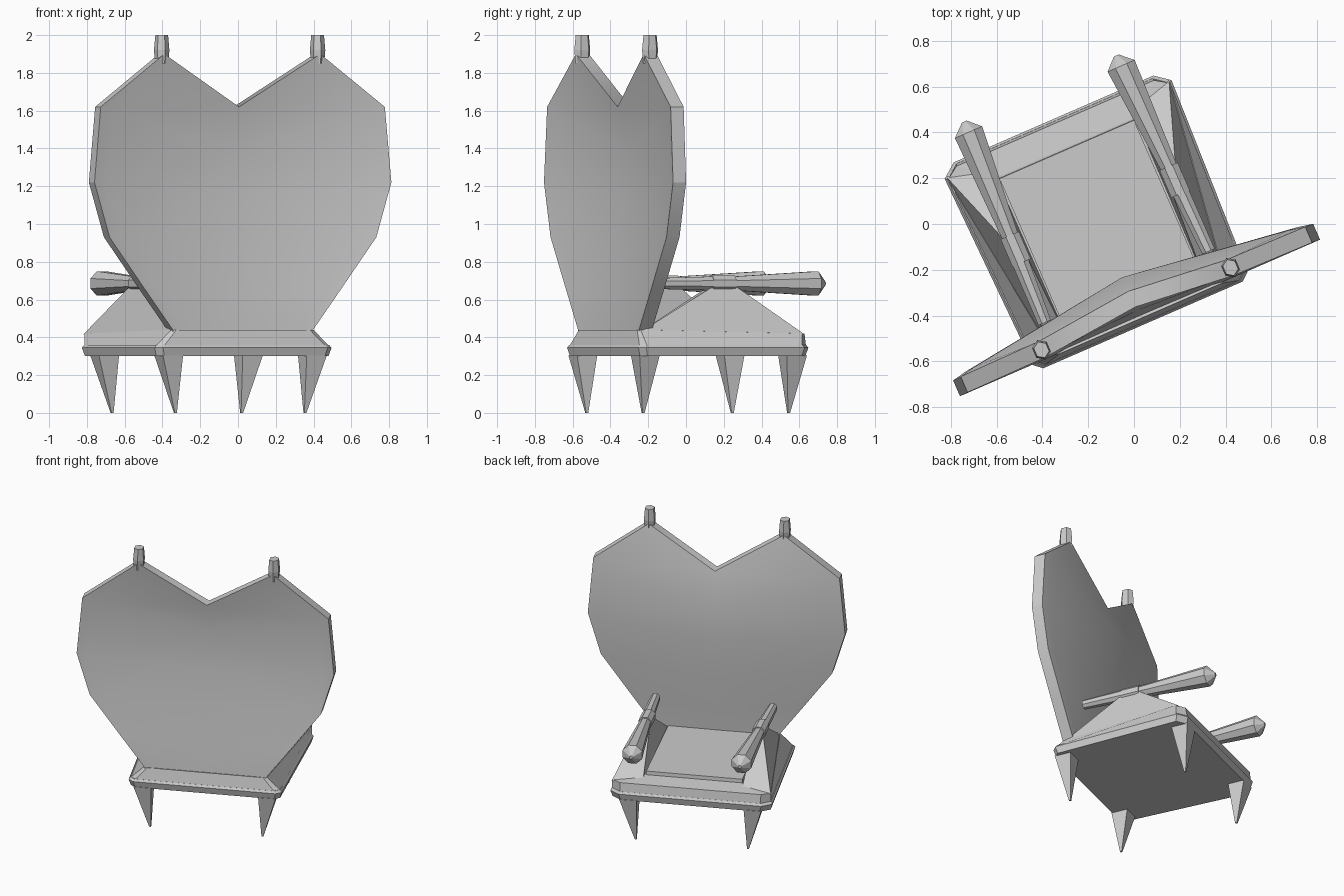
import bpy, bmesh, math
from mathutils import Matrix, Vector

if "Cube" in bpy.data.objects:
    bpy.data.objects.remove(bpy.data.objects["Cube"])

# The whole chair is modelled square-on, then turned about z
PLACE = Matrix.Translation((-0.156, 0.009, 0)) @ Matrix.Rotation(math.radians(23.5), 4, 'Z')


def finish(name, bm, mirror=(False, False), smooth=None):
    bmesh.ops.recalc_face_normals(bm, faces=bm.faces[:])
    me = bpy.data.meshes.new(name)
    bm.to_mesh(me)
    bm.free()
    ob = bpy.data.objects.new(name, me)
    bpy.context.collection.objects.link(ob)
    ob.matrix_world = PLACE
    if any(mirror):
        mod = ob.modifiers.new("mirror", 'MIRROR')
        mod.use_axis = (mirror[0], mirror[1], False)
        mod.merge_threshold = 0.0005
    if smooth:
        bpy.ops.object.select_all(action='DESELECT')
        ob.select_set(True)
        bpy.context.view_layer.objects.active = ob
        bpy.ops.object.shade_smooth_by_angle(angle=math.radians(smooth))
    return ob


def loft(name, loops, **kw):
    """Skin a stack of equal-length loops and cap both ends."""
    bm = bmesh.new()
    rings = [[bm.verts.new(p) for p in lp] for lp in loops]
    n = len(rings[0])
    for a, b in zip(rings, rings[1:]):
        for i in range(n):
            j = (i + 1) % n
            bm.faces.new((a[i], a[j], b[j], b[i]))
    bm.faces.new(rings[0])
    bm.faces.new(rings[-1])
    return finish(name, bm, **kw)


def rect(x0, x1, y0, y1, z):
    return [(x0, y0, z), (x1, y0, z), (x1, y1, z), (x0, y1, z)]


def base_loop(z, grow):
    """Seat outline with clipped corners."""
    half = [(0.475, -0.49), (0.51, -0.46), (0.54, 0.44), (0.475, 0.49)]
    pts = half + [(-x, y) for x, y in reversed(half)]
    return [(x * grow, y * grow, z) for x, y in pts]


# Seat slab with a small trim step
loft("seat_base", [base_loop(0.30, 0.975), base_loop(0.345, 1.0), base_loop(0.36, 0.98)])

# Sloped seat body: narrow at the back, wide at the front
body_top = [(0.385, -0.46, 0.44), (0.41, -0.45, 0.44), (0.53, 0.43, 0.42), (0.47, 0.47, 0.42)]
crown = [(0.33, -0.42, 0.43), (0.33, -0.40, 0.43), (0.33, 0.34, 0.435), (0.32, 0.355, 0.435)]
mir = lambda half: half + [(-x, y, z) for x, y, z in reversed(half)]
loft("seat_body", [base_loop(0.355, 0.98), mir(body_top), mir(crown)])

# Flat cushion
loft("cushion", [rect(-0.32, 0.32, -0.43, 0.35, 0.40), rect(-0.32, 0.32, -0.43, 0.345, 0.46)])

# Pointed legs
loft("leg", [rect(0.368, 0.38, 0.414, 0.426, 0.0), rect(0.357, 0.473, 0.367, 0.483, 0.305)],
     mirror=(True, True))

# Arm supports: pyramids rising from the seat sides
loft("arm_support", [[(0.325, -0.43, 0.42), (0.41, -0.45, 0.43), (0.53, 0.445, 0.415), (0.33, 0.40, 0.42)],
                     rect(0.345, 0.41, -0.03, 0.10, 0.67)], mirror=(True, False))


def ring(u, v, z, r, n=8):
    return [(u + r * math.cos(math.tau * (i + .5) / n), v,
             z + r * math.sin(math.tau * (i + .5) / n)) for i in range(n)]


# Arm rests: tapered club, flaring to a blunt point in front
profile = [(-0.31, 0.032), (-0.03, 0.04), (0.10, 0.04), (0.585, 0.07), (0.635, 0.012)]
loft("arm_rest", [ring(0.39 - 0.03 * (v + .31), v, 0.685, r) for v, r in profile],
     mirror=(True, False))
# Collar round each arm rest
loft("arm_collar", [ring(0.378, v, 0.685, 0.047) for v in (-0.03, 0.10)], mirror=(True, False))

# Heart-shaped back: rows of (outer rim, inset rim, centre), bulging forward
rows = [
    [(0.405, -0.457, 0.40), (0.345, -0.452, 0.40), (0, -0.452, 0.40)],
    [(0.405, -0.457, 0.44), (0.345, -0.450, 0.44), (0, -0.447, 0.44)],
    [(0.570, -0.457, 0.66), (0.505, -0.447, 0.66), (0, -0.422, 0.60)],
    [(0.770, -0.457, 0.93), (0.700, -0.445, 0.93), (0, -0.383, 0.87)],
    [(0.857, -0.457, 1.22), (0.790, -0.443, 1.20), (0, -0.358, 1.14)],
    [(0.820, -0.455, 1.62), (0.750, -0.440, 1.585), (0, -0.338, 1.40)],
]
bm = bmesh.new()
grid = [[bm.verts.new(p) for p in row] for row in rows]
for a, b in zip(grid, grid[1:]):
    for i in (0, 1):
        bm.faces.new((a[i], a[i + 1], b[i + 1], b[i]))
peak, notch = bm.verts.new((0.45, -0.45, 1.90)), bm.verts.new((0, -0.405, 1.62))
outer, inset, centre = grid[-1]
bm.faces.new((outer, inset, peak))
bm.faces.new((inset, centre, notch, peak))
# Give the panel its thickness, leaving the middle open for mirroring
ext = bmesh.ops.extrude_face_region(bm, geom=bm.faces[:], use_keep_orig=True)
bmesh.ops.translate(bm, vec=Vector((0, 0.075, 0)),
                    verts=[g for g in ext["geom"] if isinstance(g, bmesh.types.BMVert)])
mid = [f for f in bm.faces if all(abs(v.co.x) < 1e-5 for v in f.verts)]
bmesh.ops.delete(bm, geom=mid, context='FACES_ONLY')
finish("chair_back", bm, mirror=(True, False), smooth=20)

# Small six-sided finials on the two peaks
loft("finial", [[(0.45 + r * math.cos(math.tau * (i + .5) / 6), -0.413 + 1.15 * r * math.sin(math.tau * (i + .5) / 6), z)
                 for i in range(6)] for z, r in ((1.85, 0.034), (1.92, 0.04), (2.0, 0.033))],
     mirror=(True, False))
